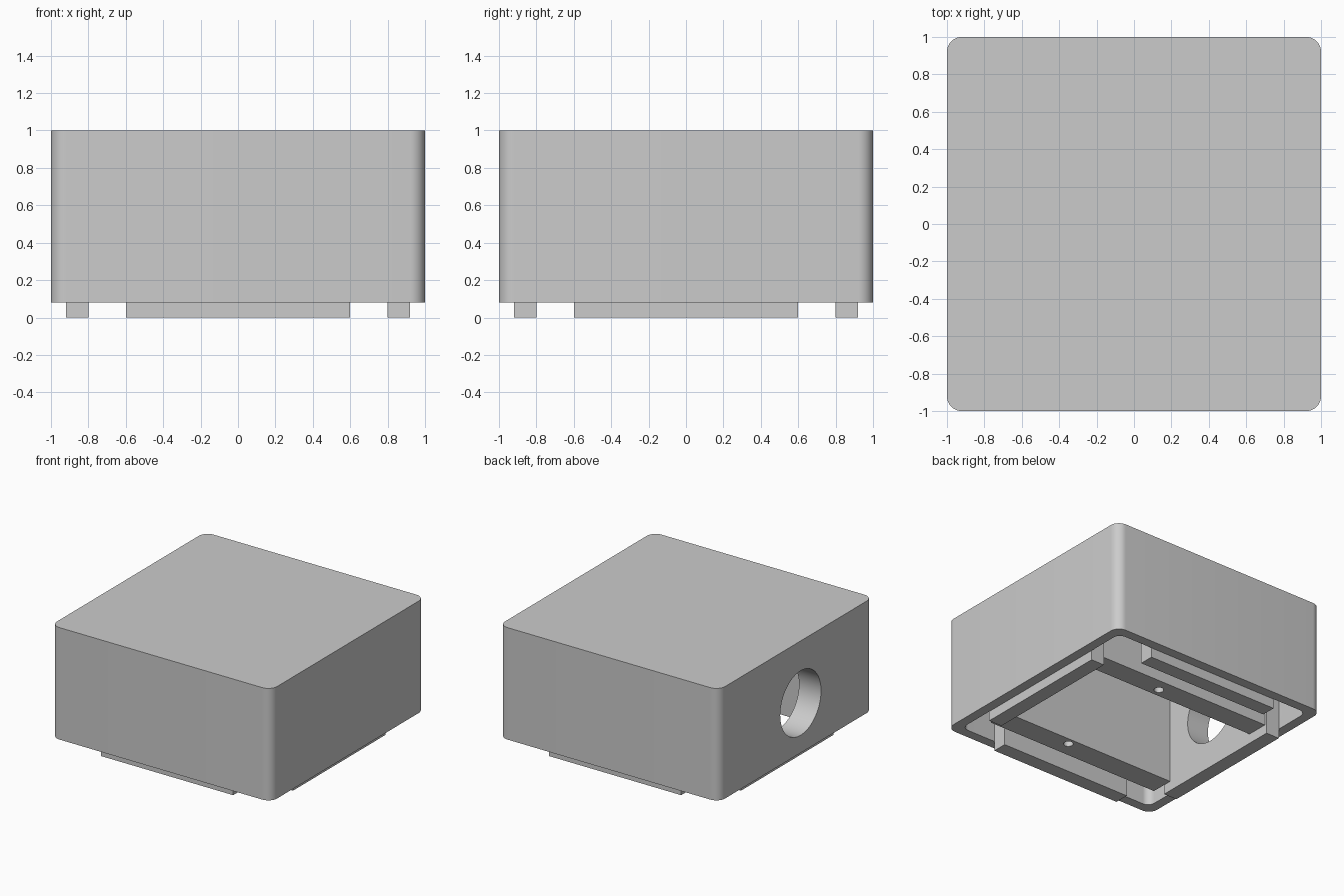
import bpy, bmesh, math
from mathutils import Matrix

cube = bpy.data.objects.get("Cube")
if cube:
    bpy.data.objects.remove(cube, do_unlink=True)

grey = bpy.data.materials.new("plain grey")
grey.use_nodes = True
colour = (0.6, 0.6, 0.6, 1)
grey.diffuse_color = colour
grey.node_tree.nodes["Principled BSDF"].inputs["Base Color"].default_value = colour


def finish(name, bm):
    bmesh.ops.recalc_face_normals(bm, faces=bm.faces)
    mesh = bpy.data.meshes.new(name)
    bm.to_mesh(mesh)
    bm.free()
    ob = bpy.data.objects.new(name, mesh)
    bpy.context.collection.objects.link(ob)
    mesh.materials.append(grey)
    return ob


def box(name, x0, x1, y0, y1, z0, z1, radius=0):
    """Box between limits, with optional rounded upright edges."""
    bm = bmesh.new()
    bmesh.ops.create_cube(bm, size=1)
    for v in bm.verts:
        v.co.x = x1 if v.co.x > 0 else x0
        v.co.y = y1 if v.co.y > 0 else y0
        v.co.z = z1 if v.co.z > 0 else z0
    if radius:
        upright = [e for e in bm.edges
                   if abs(e.verts[0].co.z - e.verts[1].co.z) > 0.01]
        bmesh.ops.bevel(bm, geom=upright, offset=radius, segments=10,
                        profile=0.5, affect='EDGES')
    return finish(name, bm)


def cylinder(name, radius, depth, centre, turn=0):
    bm = bmesh.new()
    matrix = Matrix.Translation(centre) @ Matrix.Rotation(turn, 4, 'Y')
    bmesh.ops.create_cone(bm, cap_ends=True, segments=48, radius1=radius,
                          radius2=radius, depth=depth, matrix=matrix)
    return finish(name, bm)


def cut(target, cutter):
    cutter.hide_render = True
    mod = target.modifiers.new("cut", 'BOOLEAN')
    mod.operation = 'DIFFERENCE'
    mod.solver = 'EXACT'
    mod.object = cutter
    bpy.context.view_layer.objects.active = target
    bpy.ops.object.modifier_apply(modifier=mod.name)


RIM, INNER, HALF = 0.92, 0.8, 0.6      # wall inside, rail inside, rail half length
BASE, CEILING = 0.08, 0.92

# Outer shell, open below
shell = box("shell", -1, 1, -1, 1, BASE, 1, 0.08)
cavity = box("cavity_cutter", -RIM, RIM, -RIM, RIM, -0.1, CEILING, 0.06)
cut(shell, cavity)

# Four rails along the inside of the walls, standing below the rim
right_rail = box("right_rail", -RIM, -INNER, -HALF, HALF, 0, CEILING)
left_rail = box("left_rail", INNER, RIM, -HALF, HALF, 0, CEILING)
front_rail = box("front_rail", -HALF, HALF, -RIM, -INNER, 0, CEILING)
back_rail = box("back_rail", -HALF, HALF, INNER, RIM, 0, CEILING)

# Round opening through the wall and its rail
bore = cylinder("bore_cutter", 0.265, 0.6, (-0.9, -0.06, 0.49), math.pi / 2)
cut(shell, bore)
cut(right_rail, bore)

# Two inner blocks, each with a screw hole from below
blocks = []
for name, y0, y1, hole_y in (("front_block", -0.72, -0.53, -0.59),
                             ("back_block", 0.4, 0.58, 0.47)):
    block = box(name, -INNER, INNER, y0, y1, BASE, CEILING)
    drill = cylinder("drill_cutter", 0.037, 0.8, (0.15, hole_y, BASE))
    cut(block, drill)
    bpy.data.objects.remove(drill, do_unlink=True)
    blocks.append(block)

for cutter in (cavity, bore):
    bpy.data.objects.remove(cutter, do_unlink=True)

# Smooth rounds, sharp edges
bpy.ops.object.select_all(action='DESELECT')
for ob in [shell, right_rail] + blocks:
    ob.select_set(True)
bpy.context.view_layer.objects.active = shell
bpy.ops.object.shade_smooth_by_angle(angle=math.radians(30))
